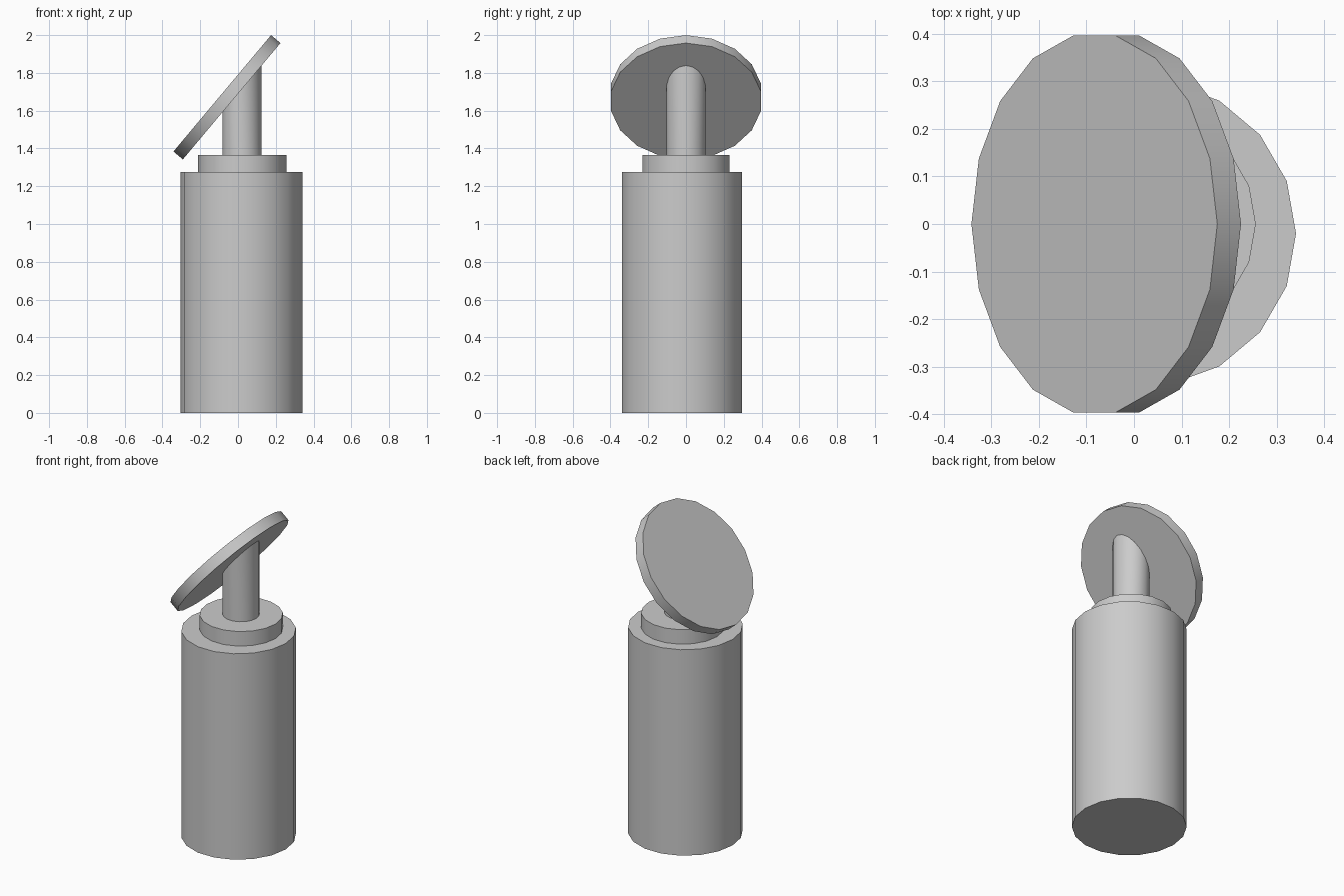
import bpy, bmesh
from math import cos, sin, tan, pi, radians

if "Cube" in bpy.data.objects:
    bpy.data.objects.remove(bpy.data.objects["Cube"])

SIDES = 18
TILT = radians(50)


def drum(name, center, radius, height, tilt=0.0, top=None):
    """18-sided drum with a corner on +x; center is its base. top(x) may slant the upper end."""
    bm = bmesh.new()
    low, high = [], []
    for i in range(SIDES):
        a = 2 * pi * i / SIDES
        x, y = radius * cos(a), radius * sin(a)
        low.append(bm.verts.new((x, y, 0)))
        high.append(bm.verts.new((x, y, top(x) if top else height)))
    bm.faces.new(low[::-1])
    bm.faces.new(high)
    for i in range(SIDES):
        j = (i + 1) % SIDES
        bm.faces.new((low[i], low[j], high[j], high[i]))
    mesh = bpy.data.meshes.new(name)
    bm.to_mesh(mesh)
    bm.free()
    ob = bpy.data.objects.new(name, mesh)
    bpy.context.collection.objects.link(ob)
    ob.location = center
    ob.rotation_euler = (0, -tilt, 0)
    bpy.ops.object.select_all(action='DESELECT')
    ob.select_set(True)
    bpy.context.view_layer.objects.active = ob
    bpy.ops.object.shade_smooth_by_angle(angle=radians(30))
    return ob


# Column: ten stacked segments
STEP = 0.1275
for i in range(10):
    drum(f"column_segment_{i + 1}", (0.018, -0.02, i * STEP), 0.3225, STEP)

# Collar on top of the column
drum("collar", (0.022, 0, 1.275), 0.234, 0.09)

# Tilted disc, placed by the centre of its underside
disc_x, disc_z = -0.0335, 1.65
drum("tilted_disc", (disc_x, 0, disc_z), 0.402, 0.065, tilt=TILT)

# Post, its upper end cut along the underside of the disc
post_x, post_z = 0.021, 1.365
drum("post", (post_x, 0, post_z), 0.104, 0,
     top=lambda x: disc_z - post_z + (x + post_x - disc_x) * tan(TILT))
